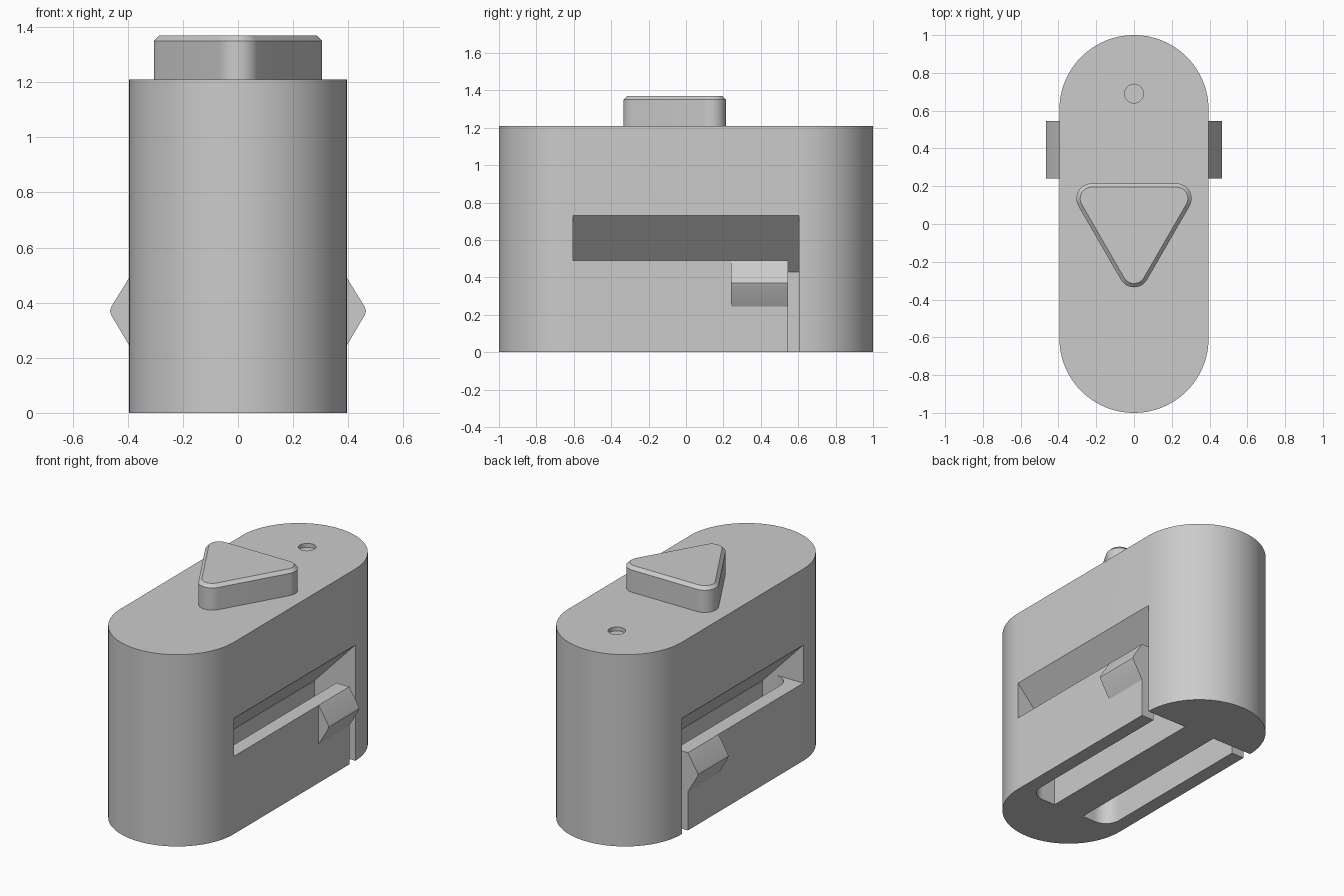
import bpy
import bmesh
import math
from mathutils import Vector

if "Cube" in bpy.data.objects:
    bpy.data.objects.remove(bpy.data.objects["Cube"], do_unlink=True)

grey = bpy.data.materials.new("plain grey")
grey.use_nodes = True
grey.diffuse_color = (0.6, 0.6, 0.6, 1)
grey.node_tree.nodes["Principled BSDF"].inputs["Base Color"].default_value = (0.6, 0.6, 0.6, 1)

HALF_W = 0.395           # half width of the housing
SLOT_END = 0.605         # side slots run between -y and +y of this
HEIGHT = 1.21
ARM_TOP = 0.49
ARM_IN = 0.305           # inner face of the latch arms
CORE = 0.11              # outer face of the central rib


def prism(name, points, sweep):
    """Extrude a closed 3D outline along the sweep vector."""
    bm = bmesh.new()
    face = bm.faces.new([bm.verts.new(p) for p in points])
    top = bmesh.ops.extrude_face_region(bm, geom=[face])["geom"]
    bmesh.ops.translate(bm, vec=Vector(sweep),
                        verts=[g for g in top if isinstance(g, bmesh.types.BMVert)])
    bmesh.ops.recalc_face_normals(bm, faces=bm.faces[:])
    mesh = bpy.data.meshes.new(name)
    bm.to_mesh(mesh)
    bm.free()
    obj = bpy.data.objects.new(name, mesh)
    bpy.context.collection.objects.link(obj)
    mesh.materials.append(grey)
    return obj


def arc(cx, cy, r, start, end, z, steps):
    angles = [math.radians(start + (end - start) * i / steps) for i in range(steps + 1)]
    return [(cx + r * math.cos(a), cy + r * math.sin(a), z) for a in angles]


def cut(target, cutter):
    mod = target.modifiers.new("cut", "BOOLEAN")
    mod.operation = "DIFFERENCE"
    mod.solver = "EXACT"
    mod.object = cutter
    cutter.hide_render = True
    bpy.context.view_layer.objects.active = target
    bpy.ops.object.modifier_apply(modifier=mod.name)
    bpy.data.objects.remove(cutter, do_unlink=True)


def smooth(obj):
    bpy.ops.object.select_all(action="DESELECT")
    obj.select_set(True)
    bpy.context.view_layer.objects.active = obj
    bpy.ops.object.shade_smooth_by_angle(angle=math.radians(25))


# Housing: upright capsule-shaped block
straight = 1 - HALF_W
housing = prism("housing",
                arc(0, straight, HALF_W, 0, 180, 0, 48) + arc(0, -straight, HALF_W, 180, 360, 0, 48),
                (0, 0, HEIGHT))

# Small round recess in the top
cut(housing, prism("recess_cutter", arc(0, 0.69, 0.05, 0, 350, HEIGHT - 0.025, 35), (0, 0, 0.1)))

for side, label in ((1, "left"), (-1, "right")):
    # Side channel with a sloping roof, open at the bottom
    slope = (0.73 - 0.43) / (HALF_W - CORE)
    section = [(CORE, -0.1), (CORE, 0.43), (0.5, 0.43 + slope * (0.5 - CORE)), (0.5, -0.1)]
    cut(housing, prism("channel_cutter", [(side * x, -SLOT_END, z) for x, z in section],
                       (0, 2 * SLOT_END, 0)))

    # Spring arm with a rounded root
    plan = [(HALF_W, -SLOT_END, 0), (HALF_W, 0.545, 0), (ARM_IN, 0.545, 0)]
    plan += arc(ARM_IN - 0.1, -SLOT_END + 0.1, 0.1, 0, -90, 0, 12)
    arm = prism(label + "_latch_arm", [(side * x, y, z) for x, y, z in plan], (0, 0, ARM_TOP))
    smooth(arm)

    # Wedge-shaped catch near the free end of the arm
    wedge = [(HALF_W - 0.03, ARM_TOP), (HALF_W, ARM_TOP), (0.46, 0.385), (0.465, 0.37),
             (0.46, 0.355), (HALF_W, 0.245), (HALF_W - 0.03, 0.245)]
    catch = prism(label + "_catch", [(side * x, 0.24, z) for x, z in wedge], (0, 0.305, 0))
    smooth(catch)

smooth(housing)

# Triangular button with rounded corners and a bevelled top rim
outline = []
for a in (30, 150, 270):
    c = math.radians(a)
    outline += arc(0.26 * math.cos(c), 0.26 * math.sin(c) + 0.005, 0.08, a - 60, a + 60, HEIGHT - 0.01, 12)
button = prism("triangle_button", outline, (0, 0, 0.17))
bm = bmesh.new()
bm.from_mesh(button.data)
rim = [e for e in bm.edges if all(v.co.z > HEIGHT + 0.1 for v in e.verts)]
bmesh.ops.bevel(bm, geom=rim, offset=0.02, segments=1, affect="EDGES")
bm.to_mesh(button.data)
bm.free()
smooth(button)
